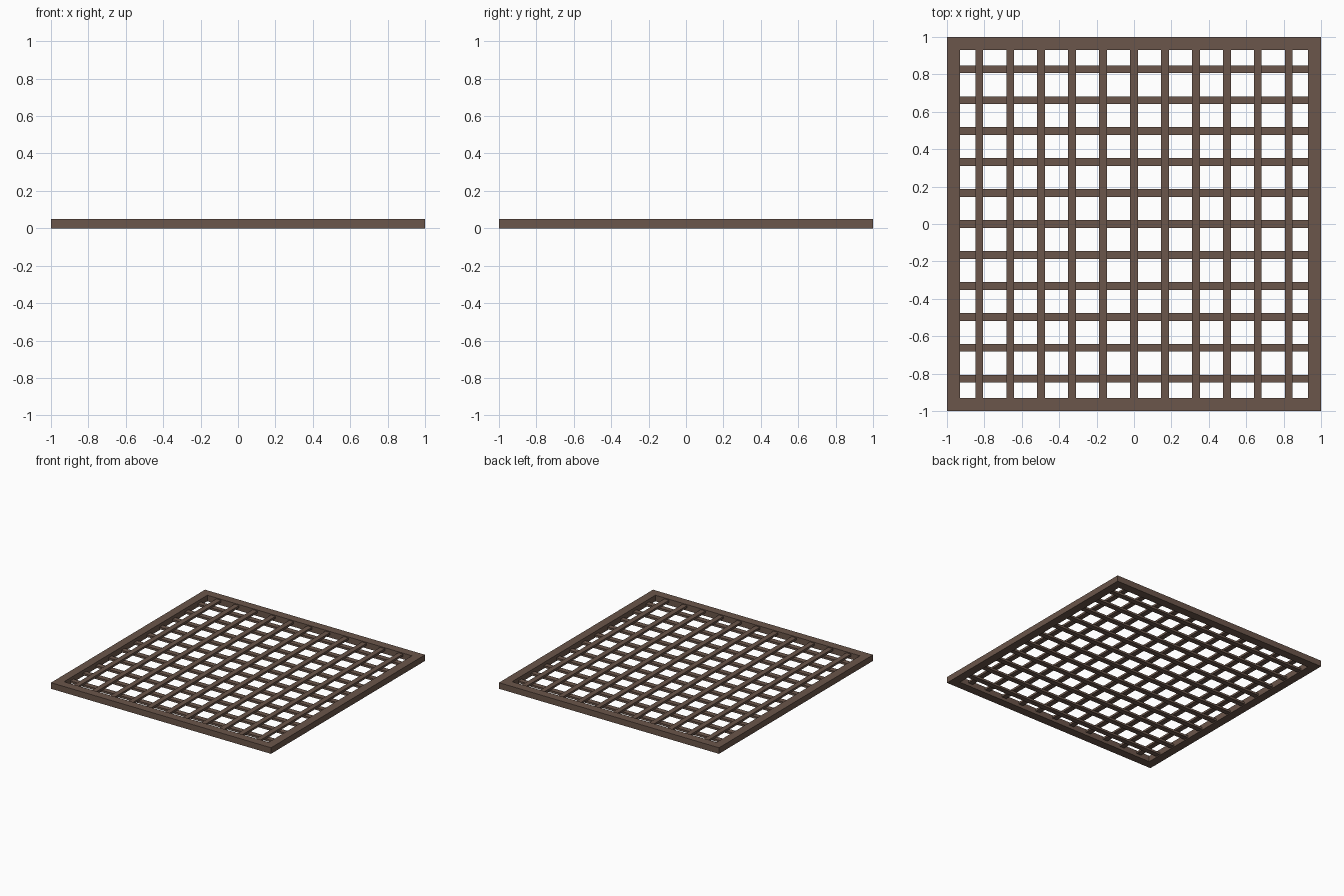
import bpy

cube = bpy.data.objects.get("Cube")
if cube:
    bpy.data.objects.remove(cube, do_unlink=True)

wood = bpy.data.materials.new("brown_wood")
wood.use_nodes = True
colour = (0.147, 0.093, 0.069, 1)
wood.diffuse_color = colour
wood.node_tree.nodes["Principled BSDF"].inputs["Base Color"].default_value = colour


def box(name, centre, size):
    bpy.ops.mesh.primitive_cube_add(size=1, location=centre)
    obj = bpy.context.object
    obj.name = name
    obj.scale = size
    bpy.ops.object.transform_apply(location=False, rotation=False, scale=True)
    obj.data.materials.append(wood)
    return obj


HEIGHT = 0.05    # frame thickness
RAIL = 0.07      # frame width
INNER = 2 - 2 * RAIL
SPACING = 0.1655
SLAT = 0.042
THICK = 0.017

# Outer frame
for side, name in ((-1, "front"), (1, "back")):
    box(name + "_rail", (0, side * (1 - RAIL / 2), HEIGHT / 2), (2, RAIL, HEIGHT))
for side, name in ((-1, "right"), (1, "left")):
    box(name + "_rail", (side * (1 - RAIL / 2), 0, HEIGHT / 2), (RAIL, INNER, HEIGHT))

# Lattice: cross slats below, long slats resting on top
for i in range(-5, 6):
    box("cross_slat", (0, i * SPACING, HEIGHT / 2 - THICK / 2), (INNER, SLAT, THICK))
    box("long_slat", (i * SPACING, 0, HEIGHT / 2 + THICK / 2), (SLAT, INNER, THICK))
